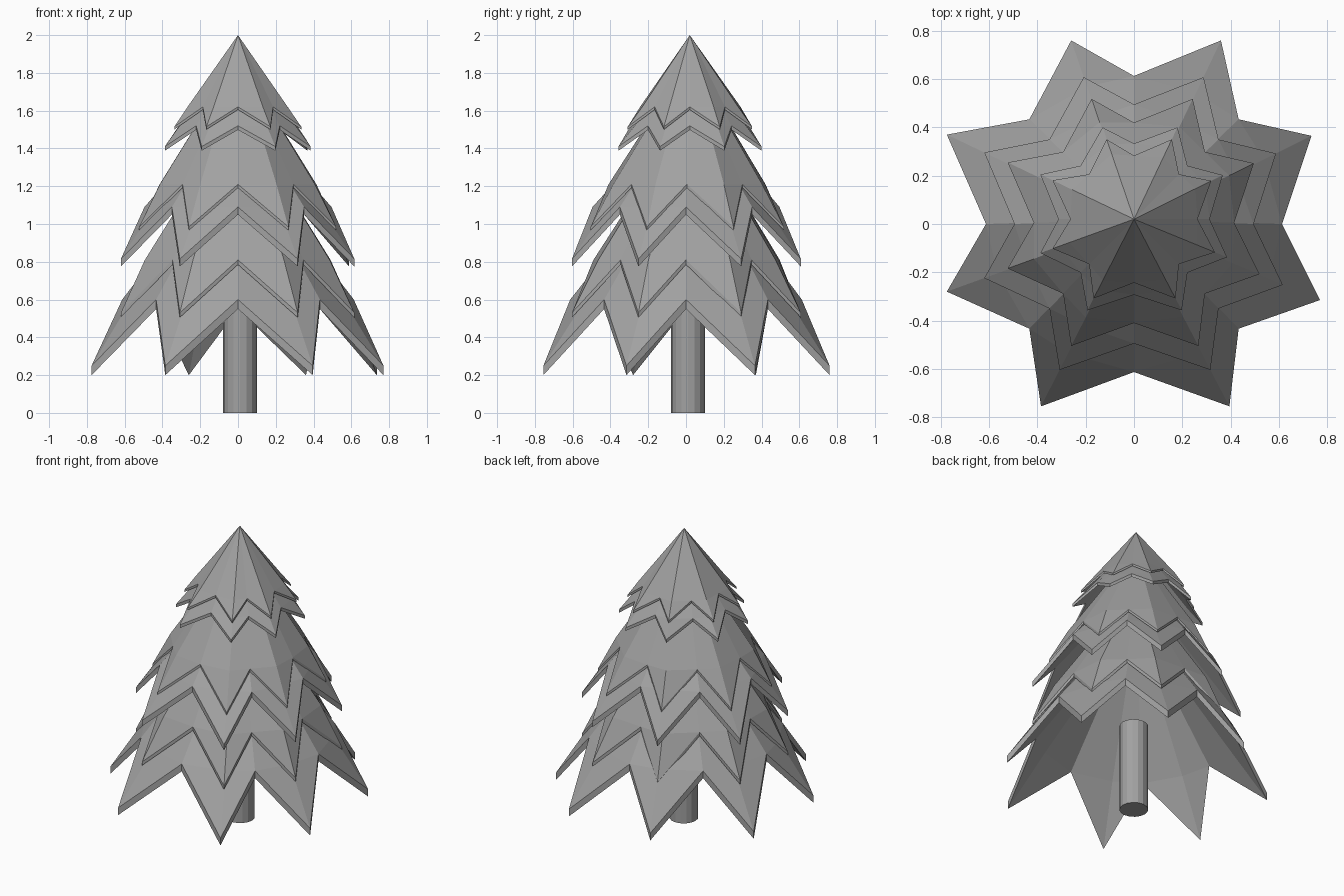
import bpy, bmesh, math
from mathutils import Vector

if "Cube" in bpy.data.objects:
    bpy.data.objects.remove(bpy.data.objects["Cube"])

# slightly uneven branch tips of the widest tier, counter-clockwise
TIPS = [(0.735, 0.365), (0.36, 0.76), (-0.26, 0.76), (-0.775, 0.37),
        (-0.775, -0.28), (-0.385, -0.755), (0.395, -0.755), (0.77, -0.315)]

grey = bpy.data.materials.new("dark_grey")
grey.diffuse_color = (0.36, 0.36, 0.36, 1)
grey.use_nodes = True
grey.node_tree.nodes["Principled BSDF"].inputs["Base Color"].default_value = grey.diffuse_color


def finish(bm, name):
    bmesh.ops.recalc_face_normals(bm, faces=bm.faces)
    mesh = bpy.data.meshes.new(name)
    bm.to_mesh(mesh)
    bm.free()
    mesh.materials.append(grey)
    obj = bpy.data.objects.new(name, mesh)
    bpy.context.collection.objects.link(obj)
    return obj


def tier(name, cy, apex_z, valley_r, valley_z, tip_scale, tip_z, bulge, thick):
    """Hollow star-edged cone: a skin and a lowered copy joined by a vertical rim."""
    bm = bmesh.new()
    rims = []
    for drop in (0, thick):
        apex = bm.verts.new((0, 0.02, apex_z - drop))
        valleys, ridges, tips = [], [], []
        for k, (tx, ty) in enumerate(TIPS):
            a = math.radians(45 * k)
            valleys.append(bm.verts.new((valley_r * math.cos(a),
                                         valley_r * math.sin(a) + cy, valley_z - drop)))
            d = Vector((tx, ty)).normalized() * valley_r * bulge
            ridges.append(bm.verts.new((d.x, d.y + cy, valley_z - drop)))
            tips.append(bm.verts.new((tx * tip_scale, ty * tip_scale + cy, tip_z - drop)))
        rim = []
        for k in range(8):
            v, r, t, n = valleys[k], ridges[k], tips[k], valleys[(k + 1) % 8]
            for f in ((apex, v, r), (apex, r, n), (v, t, r), (r, t, n)):
                bm.faces.new(f)
            rim += [v, t]
        rims.append(rim)
    upper, lower = rims
    for i in range(16):
        j = (i + 1) % 16
        bm.faces.new((upper[i], lower[i], lower[j], upper[j]))
    return finish(bm, name)


# foliage, top to bottom:
# centre y, apex z, valley radius, valley z, tip scale, tip z, ridge bulge, thickness
tier("foliage_tier_1", 0.02, 2.00, 0.263, 1.62, 0.435, 1.515, 1.08, 0.015)
tier("foliage_tier_2", 0.02, 1.93, 0.313, 1.52, 0.500, 1.410, 1.05, 0.022)
tier("foliage_tier_3", 0.005, 1.88, 0.415, 1.21, 0.675, 0.985, 1.06, 0.018)
tier("foliage_tier_4", 0, 1.66, 0.495, 1.09, 0.800, 0.815, 0.95, 0.040)
tier("foliage_tier_5", 0, 1.60, 0.490, 0.81, 0.800, 0.530, 1.07, 0.025)
tier("foliage_tier_6", 0, 1.40, 0.613, 0.60, 1.000, 0.250, 0.98, 0.050)

# trunk
bm = bmesh.new()
bmesh.ops.create_cone(bm, cap_ends=True, segments=16, radius1=0.09, radius2=0.09, depth=0.6)
bmesh.ops.translate(bm, verts=bm.verts, vec=(0.01, 0.01, 0.3))
finish(bm, "trunk")
